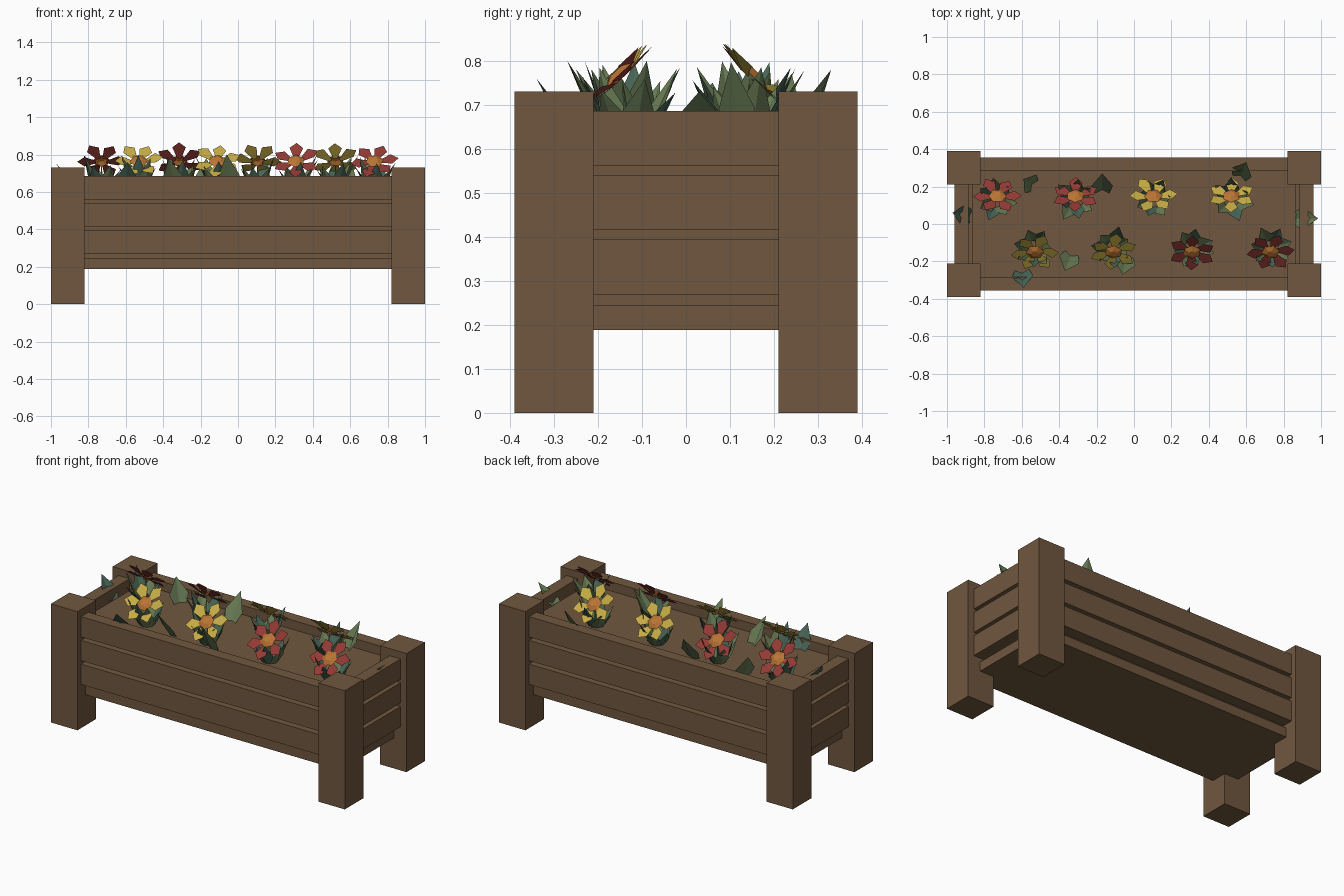
import bpy
import bmesh
import random
from math import cos, sin, pi
from mathutils import Vector

random.seed(7)
cube = bpy.data.objects.get("Cube")
if cube:
    bpy.data.objects.remove(cube, do_unlink=True)


def make_material(name, rgb):
    material = bpy.data.materials.new(name)
    material.use_nodes = True
    color = (*rgb, 1)
    material.diffuse_color = color
    material.node_tree.nodes["Principled BSDF"].inputs["Base Color"].default_value = color
    return material


wood = make_material("brown wood", (0.16, 0.095, 0.049))
red = make_material("red petal", (0.29, 0.042, 0.035))
yellow = make_material("yellow petal", (0.56, 0.41, 0.06))
orange = make_material("orange center", (0.5, 0.18, 0.035))
green = make_material("sage green leaf", (0.14, 0.2, 0.09))
teal = make_material("teal green leaf", (0.065, 0.13, 0.095))


def finish(name, bm, materials):
    mesh = bpy.data.meshes.new(name)
    bm.to_mesh(mesh)
    bm.free()
    for material in materials:
        mesh.materials.append(material)
    obj = bpy.data.objects.new(name, mesh)
    bpy.context.collection.objects.link(obj)
    return obj


def box(name, low, high):
    """Wooden box between two opposite corners."""
    bm = bmesh.new()
    bmesh.ops.create_cube(bm, size=1)
    low, high = Vector(low), Vector(high)
    bmesh.ops.scale(bm, vec=high - low, verts=bm.verts)
    bmesh.ops.translate(bm, vec=(low + high) / 2, verts=bm.verts)
    return finish(name, bm, [wood])


def add_face(bm, points, index):
    face = bm.faces.new([bm.verts.new(p) for p in points])
    face.material_index = index


def add_leaf(bm, base, tip, width, index):
    """Pointed leaf, creased along its middle."""
    base, tip = Vector(base), Vector(tip)
    axis = tip - base
    side = axis.cross(Vector((0, 0, 1))).normalized()
    crease = side.cross(axis).normalized() * width * 0.12
    for sign in (-1, 1):
        edge = side * width * sign
        add_face(bm, [base - crease, base + edge * 0.3,
                      base + axis * 0.4 + edge * 0.5, tip,
                      base + axis * 0.4 - crease], index)


# Corner posts
TOP, SOIL = 0.73, 0.63
for end, sx in (("left", 1), ("right", -1)):
    for depth, sy in (("front", -1), ("back", 1)):
        xs, ys = sorted((0.82 * sx, sx)), sorted((0.21 * sy, 0.39 * sy))
        box(f"{depth}_{end}_post", (xs[0], ys[0], 0), (xs[1], ys[1], TOP))

# Three rows of planks on all four sides
for row in range(3):
    z0 = 0.269 + row * 0.146
    z1 = z0 + 0.125
    for name, s in (("front", -1), ("back", 1)):
        ys = sorted((0.283 * s, 0.355 * s))
        box(f"{name}_plank_{row}", (-0.88, ys[0], z0), (0.88, ys[1], z1))
    for name, s in (("right", -1), ("left", 1)):
        xs = sorted((0.885 * s, 0.96 * s))
        box(f"{name}_plank_{row}", (xs[0], -0.28, z0), (xs[1], 0.28, z1))

# Floor slab and soil block
box("floor_slab", (-0.915, -0.31, 0.188), (0.915, 0.31, 0.245))
box("soil", (-0.865, -0.284, 0.24), (0.865, 0.284, SOIL))


def flower(name, x, facing, petal_material, roll):
    """Six-petal bloom tilted outwards over a tuft of leaves."""
    bm = bmesh.new()
    center = Vector((x, 0.145 * facing, 0.76))
    normal = Vector((0, 0.68 * facing, 0.73)).normalized()
    right = Vector((1, 0, 0))
    up = normal.cross(right)

    def place(radius, angle, lift):
        return center + (right * cos(angle) + up * sin(angle)) * radius + normal * lift

    # Petals
    for k in range(6):
        angle = roll + k * pi / 3
        tilt = random.uniform(0.0, 0.03)
        add_face(bm, [place(0.03, angle - 0.35, 0),
                      place(0.098, angle - 0.38, tilt),
                      place(0.13, angle, tilt),
                      place(0.098, angle + 0.38, tilt),
                      place(0.03, angle + 0.35, 0)], 0)
    # Domed center
    for k in range(6):
        a, b = roll + k * pi / 3, roll + (k + 1) * pi / 3
        add_face(bm, [place(0.048, a, 0.008), place(0.048, b, 0.008),
                      place(0.02, b, 0.022), place(0.02, a, 0.022)], 1)
    add_face(bm, [place(0.02, roll + k * pi / 3, 0.022) for k in range(6)], 1)
    # Tuft of leaves and stem
    root = Vector((x, 0.13 * facing, SOIL - 0.01))
    for k in range(7):
        angle = roll + k * pi * 2 / 7 + random.uniform(-0.2, 0.2)
        out = Vector((cos(angle), sin(angle), 0))
        reach = random.uniform(0.09, 0.125)
        height = random.uniform(0.1, 0.18)
        add_leaf(bm, root + out * 0.025, root + out * reach + Vector((0, 0, height)),
                 0.085, 2 + k % 2)
    for k in range(3):
        a, b = k * pi * 2 / 3, (k + 1) * pi * 2 / 3
        add_face(bm, [root + Vector((cos(a), sin(a), 0)) * 0.012,
                      root + Vector((cos(b), sin(b), 0)) * 0.012, center], 2)
    finish(name, bm, [petal_material, orange, green, teal])


# Two staggered rows of flowers
for i in range(4):
    flower(f"back_flower_{i}", -0.73 + 0.417 * i, 1,
           red if i < 2 else yellow, (0.0, 0.5, 0.1, 0.5)[i])
    flower(f"front_flower_{i}", -0.53 + 0.42 * i, -1,
           yellow if i < 2 else red, (0.1, 0.4, 0.5, 0.15)[i])

# Loose leaves between the flowers: root xy, tip xyz, material
loose_leaves = [
    ((-0.87, 0.04), (-0.97, 0.06, 0.75), teal),
    ((0.85, 0.03), (0.985, 0.03, 0.73), green),
    ((-0.53, 0.2), (-0.59, 0.24, 0.77), green),
    ((-0.17, 0.16), (-0.17, 0.27, 0.78), green),
    ((0.56, 0.24), (0.6, 0.33, 0.78), green),
    ((-0.33, -0.15), (-0.37, -0.25, 0.78), green),
    ((-0.04, -0.17), (-0.06, -0.27, 0.8), green),
    ((-0.6, -0.24), (-0.59, -0.34, 0.76), teal),
]
for i, (root, tip, material) in enumerate(loose_leaves):
    bm = bmesh.new()
    add_leaf(bm, (*root, SOIL - 0.01), tip, 0.115, 0)
    finish(f"loose_leaf_{i}", bm, [material])
